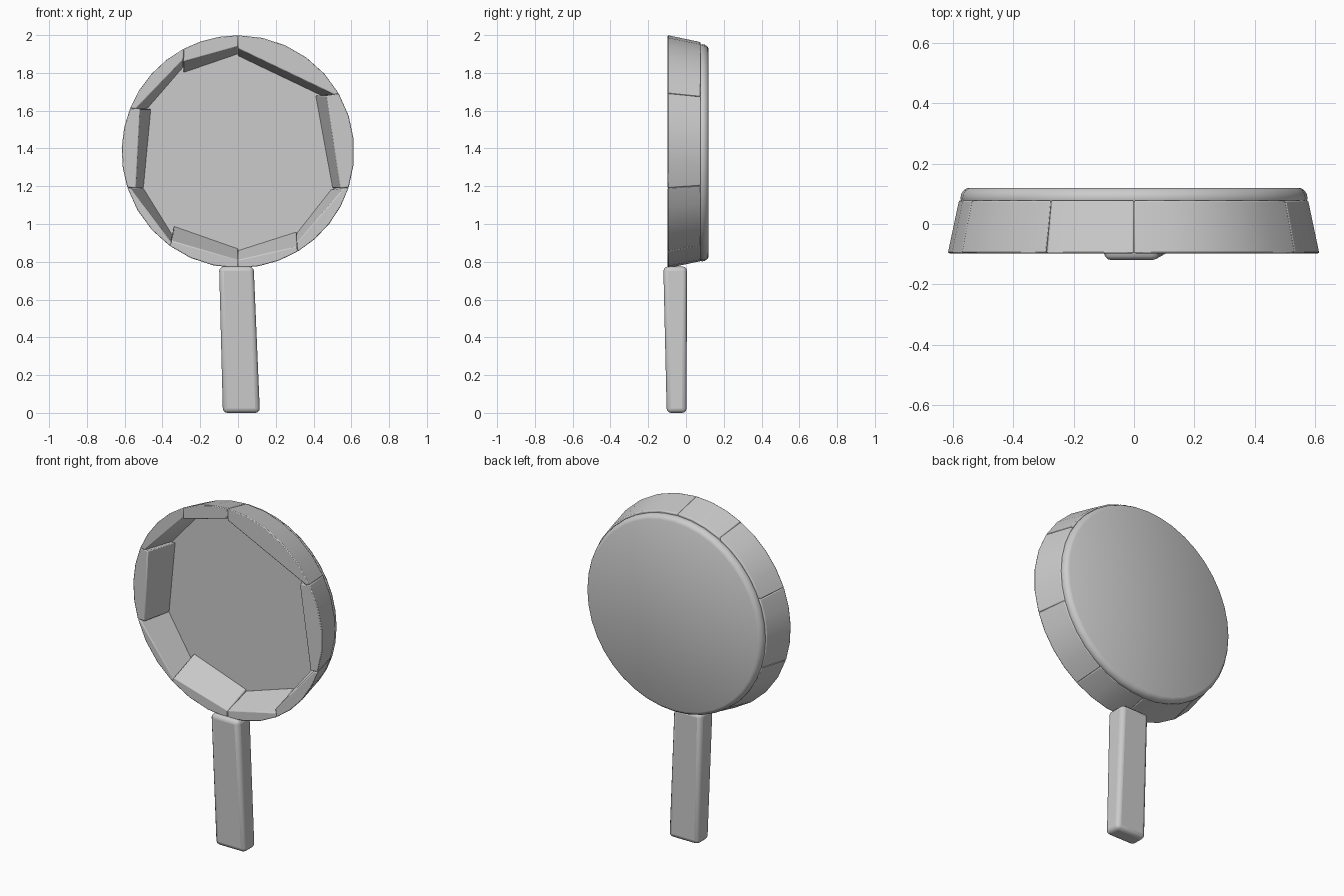
import bpy, bmesh
from math import radians, cos, sin
from mathutils import Vector

if "Cube" in bpy.data.objects:
    bpy.data.objects.remove(bpy.data.objects["Cube"])

CZ = 1.383                    # height of the pan centre
R_FRONT, R_BACK = 0.617, 0.58
Y_FRONT, Y_BACK = -0.097, 0.078


def make_loft(name, rings, bevel, segments):
    """Closed solid through matching point rings, with softened edges."""
    bm = bmesh.new()
    loops = [[bm.verts.new(p) for p in ring] for ring in rings]
    n = len(loops[0])
    for a, b in zip(loops, loops[1:]):
        for i in range(n):
            j = (i + 1) % n
            bm.faces.new((a[i], a[j], b[j], b[i]))
    bm.faces.new(loops[0][::-1])
    bm.faces.new(loops[-1])
    bmesh.ops.recalc_face_normals(bm, faces=bm.faces)
    mesh = bpy.data.meshes.new(name)
    bm.to_mesh(mesh)
    bm.free()
    obj = bpy.data.objects.new(name, mesh)
    bpy.context.collection.objects.link(obj)
    if bevel:
        mod = obj.modifiers.new("soft_edges", 'BEVEL')
        mod.width, mod.segments = bevel, segments
        mod.limit_method, mod.angle_limit = 'ANGLE', radians(35)
    bpy.ops.object.select_all(action='DESELECT')
    obj.select_set(True)
    bpy.context.view_layer.objects.active = obj
    bpy.ops.object.shade_smooth_by_angle(angle=radians(35))
    return obj


def circle(r, y, cz, n=40):
    return [Vector((r * cos(radians(360 * i / n)), y, cz + r * sin(radians(360 * i / n))))
            for i in range(n)]


# Pan base: round plate with a rounded back edge
make_loft("pan_base", [circle(0.572, 0.075, 1.377), circle(0.575, 0.085, 1.377),
                       circle(0.572, 0.10, 1.377), circle(0.563, 0.113, 1.377),
                       circle(0.55, 0.12, 1.377)], 0, 1)

# Pan wall: uneven blocks, curved outside and straight inside.
# start angle, end angle, inner edge at the rim (x, z to x, z), inner edge at the floor
BLOCKS = [
    (90, 30, (0, 1.93, 0.51, 1.685), (0, 1.89, 0.44, 1.68)),
    (30, -18, (0.47, 1.68, 0.54, 1.19), (0.41, 1.68, 0.50, 1.19)),
    (-18, -59, (0.56, 1.19, 0.31, 0.90), (0.49, 1.18, 0.31, 0.95)),
    (-59, -90, (0.31, 0.88, 0, 0.81), (0.31, 0.96, 0, 0.86)),
    (-90, -126, (0, 0.81, -0.35, 0.91), (0, 0.87, -0.34, 0.99)),
    (-126, -162, (-0.35, 0.90, -0.57, 1.19), (-0.34, 0.93, -0.50, 1.19)),
    (-162, -202, (-0.54, 1.19, -0.52, 1.61), (-0.50, 1.19, -0.46, 1.61)),
    (-202, -242, (-0.54, 1.61, -0.29, 1.87), (-0.48, 1.61, -0.29, 1.83)),
    (-242, -270, (-0.29, 1.86, 0, 1.94), (-0.29, 1.80, 0, 1.90)),
]
for k, (a0, a1, rim, floor) in enumerate(BLOCKS):
    steps = max(3, round(abs(a1 - a0) / 11))
    rings = []
    for r, y, (x0, z0, x1, z1) in ((R_FRONT, Y_FRONT, rim), (R_BACK, Y_BACK, floor)):
        ring = []
        for i in range(steps + 1):
            a = radians(a0 + (a1 - a0) * i / steps)
            ring.append((r * cos(a), y, CZ + r * sin(a)))
        rings.append(ring + [(x1, y, z1), (x0, y, z0)])
    make_loft(f"pan_wall_{k + 1}", rings, 0.005, 2)


# Handle: slightly skewed bar with rounded edges
def rect(x0, x1, y0, y1, z):
    return [(x0, y0, z), (x1, y0, z), (x1, y1, z), (x0, y1, z)]


make_loft("handle", [rect(-0.08, 0.116, -0.102, 0.003, 0),
                     rect(-0.10, 0.083, -0.12, 0.005, 0.775)], 0.024, 3)
